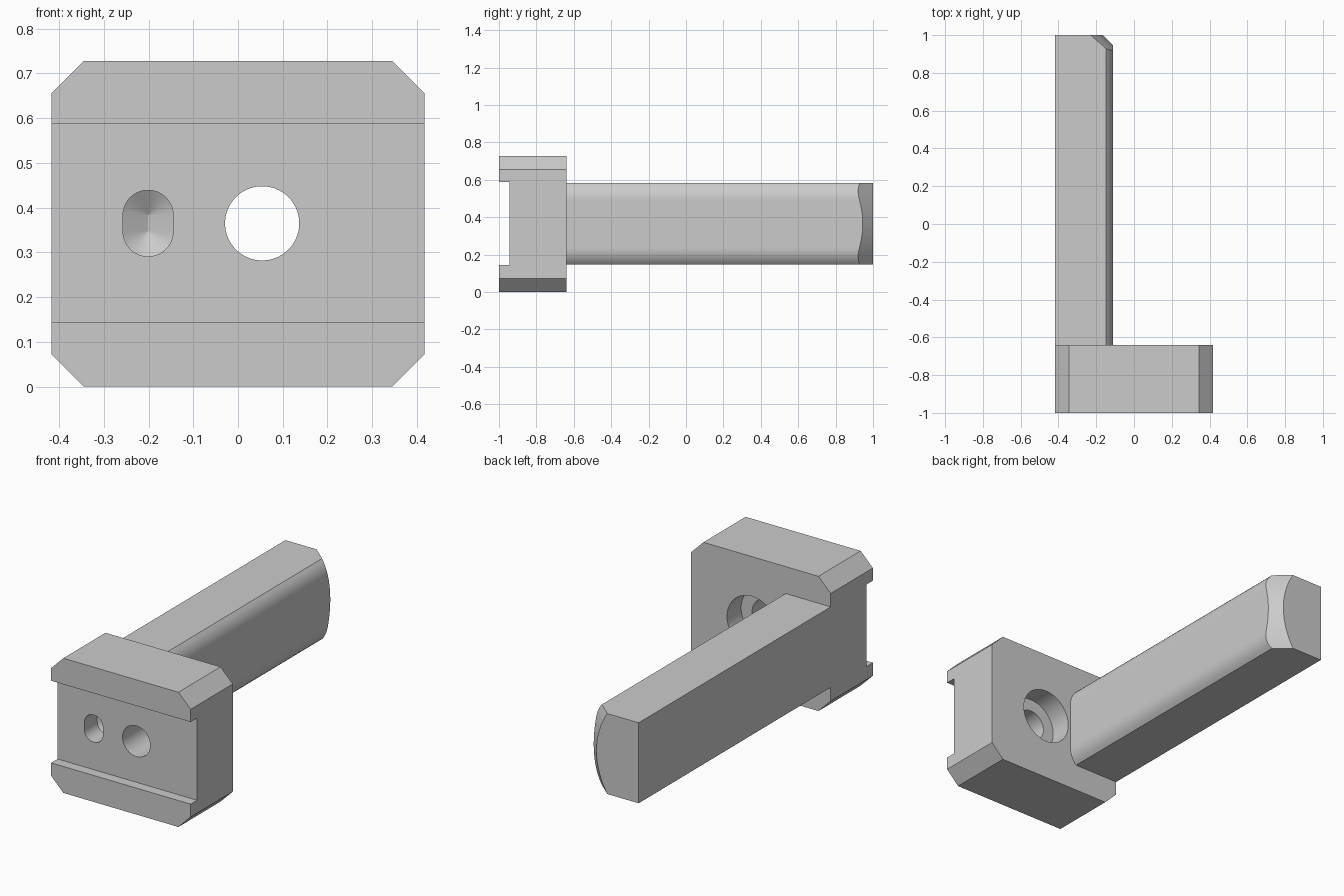
import bpy, bmesh, math

if "Cube" in bpy.data.objects:
    bpy.data.objects.remove(bpy.data.objects["Cube"])

ZC = 0.365            # height of the hole axis and arm centre


def loft(name, rings):
    """Solid skinned through equal-length rings of (x, y, z), capped at both ends."""
    bm = bmesh.new()
    loops = [[bm.verts.new(p) for p in r] for r in rings]
    n = len(rings[0])
    for a, b in zip(loops, loops[1:]):
        for i in range(n):
            j = (i + 1) % n
            bm.faces.new((a[i], a[j], b[j], b[i]))
    bm.faces.new(loops[0][::-1])
    bm.faces.new(loops[-1])
    bmesh.ops.remove_doubles(bm, verts=bm.verts, dist=1e-5)
    bmesh.ops.recalc_face_normals(bm, faces=bm.faces)
    me = bpy.data.meshes.new(name)
    bm.to_mesh(me)
    bm.free()
    ob = bpy.data.objects.new(name, me)
    bpy.context.collection.objects.link(ob)
    return ob


def at_y(outline, y):
    return [(x, y, z) for x, z in outline]


def rect(x, z0, z1):
    return [(-x, z0), (x, z0), (x, z1), (-x, z1)]


def pill(cx, r, half, n=48):
    """Circle stretched vertically by a straight section of 2 * half."""
    pts = []
    for i in range(n):
        a = 2 * math.pi * (i + 0.5) / n
        s = math.sin(a)
        pts.append((cx + r * math.cos(a), ZC + r * s + math.copysign(half, s)))
    return pts


def activate(ob):
    bpy.ops.object.select_all(action='DESELECT')
    ob.select_set(True)
    bpy.context.view_layer.objects.active = ob


def cut(ob, cutter):
    cutter.hide_render = True
    m = ob.modifiers.new("cut", 'BOOLEAN')
    m.operation, m.solver, m.object = 'DIFFERENCE', 'EXACT', cutter
    activate(ob)
    bpy.ops.object.modifier_apply(modifier=m.name)
    bpy.data.objects.remove(cutter)


# Mounting block with chamfered corners
W, H, C = 0.417, 0.728, 0.073
octagon = [(-W + C, 0), (W - C, 0), (W, C), (W, H - C),
           (W - C, H), (-W + C, H), (-W, H - C), (-W, C)]
block = loft("mounting_block", [at_y(octagon, -1), at_y(octagon, -0.64)])

# Wide groove across the front
groove = rect(0.6, 0.143, 0.587)
cut(block, loft("groove_cutter", [at_y(groove, -1.1), at_y(groove, -0.945)]))

# Through hole, counterbored from the back
small, large = pill(0.054, 0.083, 0), pill(0.054, 0.149, 0)
cut(block, loft("hole_cutter", [at_y(small, -1.1), at_y(small, -0.76),
                                at_y(large, -0.76), at_y(large, -0.5)]))

# Blind slot ending in a drill-point ridge
slot = pill(-0.201, 0.056, 0.018)
cutter = loft("slot_cutter", [at_y(slot, -1.1), at_y(slot, -0.835),
                              at_y(pill(-0.201, 0.0005, 0.018), -0.80)])
cut(block, cutter)

# Arm outline: flat right side with rounded shoulders
HALF, FLAT, XR, R = 0.2175, 0.13, -0.11, 0.12
side = []
N = 36
for i in range(N + 1):
    dz = HALF * (2 * i / N - 1)
    over = max(0.0, abs(dz) - FLAT)
    side.append((XR - R + math.sqrt(R * R - over * over), dz))

# Arm tip is trimmed by a 45 degree cone running along y
XC, R1 = -0.561, 0.396
left = [(-W, HALF), (-W, -HALF)]
base = at_y([(x, ZC + z) for x, z in side + left], -0.64)
corner = [(x, 1, ZC + z) for x, z in left]
shoulder = [(x, 1 - (math.hypot(x - XC, z) - R1), ZC + z) for x, z in side] + corner
tip = [(XC + math.sqrt(R1 * R1 - z * z), 1, ZC + z) for x, z in side] + corner
arm = loft("arm", [base, shoulder, tip])

for ob in (block, arm):
    activate(ob)
    bpy.ops.object.shade_smooth_by_angle(angle=math.radians(25))
